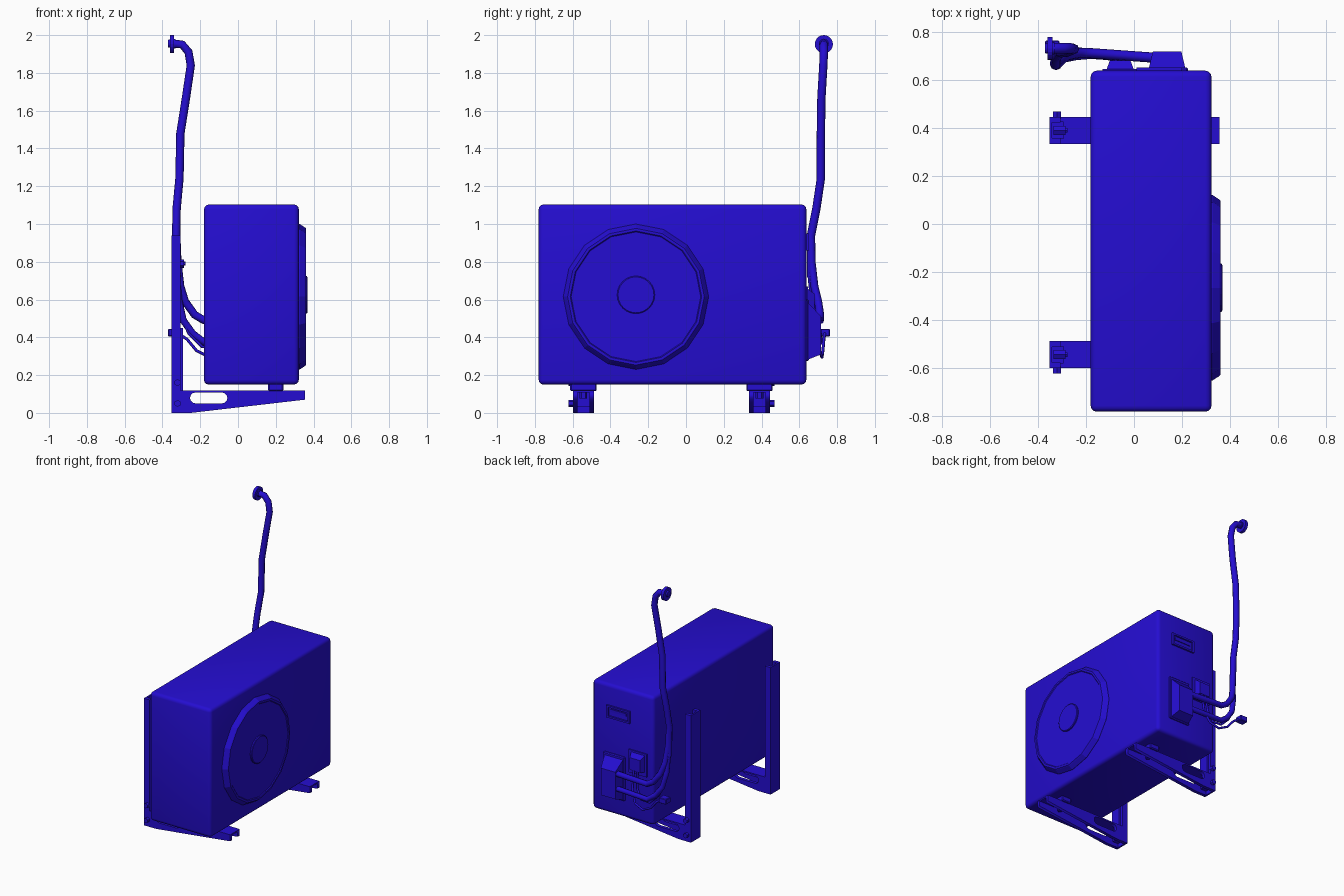
import bpy, bmesh, math
from mathutils import Vector, Matrix

cube = bpy.data.objects.get("Cube")
if cube:
    bpy.data.objects.remove(cube, do_unlink=True)

BLUE = (0.018, 0.004, 0.64, 1)
mat = bpy.data.materials.new("deep blue")
mat.use_nodes = True
mat.diffuse_color = BLUE
bsdf = next(n for n in mat.node_tree.nodes if n.type == 'BSDF_PRINCIPLED')
bsdf.inputs["Base Color"].default_value = BLUE


def add(name, bm, smooth=False):
    bmesh.ops.recalc_face_normals(bm, faces=bm.faces)
    mesh = bpy.data.meshes.new(name)
    bm.to_mesh(mesh)
    bm.free()
    mesh.materials.append(mat)
    ob = bpy.data.objects.new(name, mesh)
    bpy.context.collection.objects.link(ob)
    if smooth:
        select(ob)
        bpy.ops.object.shade_smooth_by_angle(angle=math.radians(35))
    return ob


def select(ob):
    bpy.ops.object.select_all(action='DESELECT')
    ob.select_set(True)
    bpy.context.view_layer.objects.active = ob


def box_bm(x, y, z):
    """Box from (low, high) ranges."""
    bm = bmesh.new()
    bmesh.ops.create_cube(bm, size=1)
    for v in bm.verts:
        v.co = Vector([(lo + hi) / 2 + c * (hi - lo) for c, (lo, hi) in zip(v.co, (x, y, z))])
    return bm


def box(name, x, y, z, bevel=0, segments=1):
    bm = box_bm(x, y, z)
    if bevel:
        bmesh.ops.bevel(bm, geom=bm.edges[:], offset=bevel, segments=segments,
                        profile=0.5, affect='EDGES')
    return add(name, bm, segments > 1)


def raised(name, x, y, z, dx, dz):
    """Cover on the side wall, with its outer face drawn in."""
    bm = box_bm(x, y, z)
    for v in bm.verts:
        if v.co.y > y[0] + 1e-4:
            v.co.x += dx if v.co.x < sum(x) / 2 else -dx
            v.co.z += dz[0] if v.co.z < sum(z) / 2 else -dz[1]
    return add(name, bm)


def lathe(name, profile, centre, sides):
    """Spin (x, radius) points round the x axis."""
    bm = bmesh.new()
    verts = [bm.verts.new((x, 0, r)) for x, r in profile]
    edges = [bm.edges.new(p) for p in zip(verts, verts[1:])]
    bmesh.ops.spin(bm, geom=verts + edges, cent=(0, 0, 0), axis=(1, 0, 0),
                   angle=math.tau, steps=sides)
    bmesh.ops.remove_doubles(bm, verts=bm.verts, dist=1e-4)
    bmesh.ops.translate(bm, verts=bm.verts, vec=centre)
    return add(name, bm)


def bolt(name, centre, axis, radius, depth):
    bm = bmesh.new()
    turn = Vector(axis).to_track_quat('Z', 'Y').to_matrix().to_4x4()
    bmesh.ops.create_cone(bm, cap_ends=True, segments=6, radius1=radius, radius2=radius,
                          depth=depth, matrix=Matrix.Translation(centre) @ turn)
    return add(name, bm)


def finish_curve(name, data):
    data.materials.append(mat)
    ob = bpy.data.objects.new(name, data)
    bpy.context.collection.objects.link(ob)
    select(ob)
    return ob


def tube(name, points, radius):
    data = bpy.data.curves.new(name, 'CURVE')
    data.dimensions = '3D'
    data.bevel_depth, data.bevel_resolution = radius, 2
    data.use_fill_caps = True
    spline = data.splines.new('POLY')
    spline.points.add(len(points) - 1)
    for p, co in zip(spline.points, points):
        p.co = (*co, 1)
    finish_curve(name, data)
    bpy.ops.object.convert(target='MESH')
    bpy.ops.object.shade_smooth_by_angle(angle=math.radians(50))


def slotted_plate(name, outlines, y, thick):
    """Flat x-z plate; every outline after the first is a hole."""
    data = bpy.data.curves.new(name, 'CURVE')
    data.dimensions, data.fill_mode, data.extrude = '2D', 'BOTH', thick / 2
    for outline in outlines:
        spline = data.splines.new('POLY')
        spline.points.add(len(outline) - 1)
        spline.use_cyclic_u = True
        for p, (x, z) in zip(spline.points, outline):
            p.co = (x, z, 0, 1)
    ob = finish_curve(name, data)
    ob.rotation_euler.x = math.pi / 2
    ob.location.y = y
    bpy.ops.object.convert(target='MESH')


# Casing
box("casing", (-0.18, 0.322), (-0.78, 0.637), (0.15, 1.103), 0.025, 3)

# Fan guard and hub
lathe("fan_guard", [(0.31, 0.385), (0.327, 0.385), (0.353, 0.368), (0.36, 0.362),
                    (0.36, 0.348), (0.355, 0.343), (0.355, 0)], (0, -0.265, 0.615), 16)
lathe("fan_hub", [(0.35, 0.1), (0.363, 0.1), (0.367, 0.095), (0.367, 0)],
      (0, -0.265, 0.625), 24)

# Wall brackets
arm = [(-0.35, 0), (-0.25, 0), (0.355, 0.07), (0.355, 0.115), (-0.35, 0.115)]
slot = [(cx + 0.029 * math.cos(a), 0.079 + 0.029 * math.sin(a))
        for cx, start in ((-0.085, -90), (-0.225, 90))
        for a in (math.radians(start + 30 * i) for i in range(7))]
for label, y, out in (("left", 0.389, 1), ("right", -0.543, -1)):
    lo, hi = y - 0.056, y + 0.056
    box(label + "_arm_top", (-0.35, 0.355), (lo, hi), (0.108, 0.118))
    box(label + "_post_back", (-0.352, -0.34), (lo, hi), (0, 0.94))
    for side, edge in (("outer", out), ("inner", -out)):
        wall = y + edge * 0.044
        slotted_plate(f"{label}_arm_{side}_wall", [arm, slot], wall, 0.024)
        box(f"{label}_post_{side}_wall", (-0.35, -0.305), (wall - 0.012, wall + 0.012), (0.1, 0.94))
    box(label + "_post_foot", (-0.35, -0.292), (lo + 0.02, hi - 0.02), (0.03, 0.45))
    box(label + "_pad", (0.16, 0.24), (y - 0.07, y + 0.07), (0.115, 0.155), 0.006)
    bolt(label + "_pad_bolt", (0.2, y, 0.1), (0, 0, 1), 0.02, 0.05)
    bolt(label + "_wall_bolt", (-0.31, y, 0.79), (1, 0, 0), 0.022, 0.05)
    bolt(label + "_wall_bolt_tip", (-0.292, y, 0.79), (1, 0, 0), 0.011, 0.03)
    for z in (0.05, 0.16):
        bolt(label + "_side_bolt", (-0.32, y + out * 0.064, z), (0, 1, 0), 0.018, 0.03)

# Hand grip on the side wall: frame and inner bar
for z in ((0.86, 0.873), (0.937, 0.95)):
    box("grip_rail", (0.01, 0.2), (0.63, 0.65), z)
for x in ((0.01, 0.025), (0.185, 0.2)):
    box("grip_end", x, (0.63, 0.65), (0.86, 0.95))
box("grip_bar", (0.04, 0.17), (0.63, 0.643), (0.905, 0.925))

# Valve cover and terminal box
box("valve_cover_base", (0.05, 0.225), (0.63, 0.65), (0.275, 0.6), 0.006)
raised("valve_cover", (0.06, 0.215), (0.64, 0.716), (0.28, 0.59), 0.018, (0.03, 0.08))
box("terminal_base", (-0.13, 0.02), (0.63, 0.645), (0.5, 0.67))
raised("terminal_box", (-0.115, 0.0), (0.64, 0.68), (0.53, 0.66), 0.015, (0.01, 0.03))

# Pipes leaving the valve cover
tube("upper_pipe", [(0.1, 0.69, 0.49), (-0.18, 0.71, 0.49), (-0.23, 0.71, 0.52),
                    (-0.28, 0.70, 0.59), (-0.305, 0.68, 0.67), (-0.32, 0.665, 0.8),
                    (-0.325, 0.663, 0.92)], 0.021)
tube("lower_pipe", [(0.1, 0.69, 0.38), (-0.18, 0.705, 0.375), (-0.24, 0.70, 0.42),
                    (-0.29, 0.69, 0.49), (-0.315, 0.675, 0.6), (-0.32, 0.66, 0.75),
                    (-0.325, 0.66, 0.92)], 0.019)

# Hose rising to the wall fitting
tube("rising_hose", [(-0.322, 0.662, 0.72), (-0.327, 0.662, 0.94), (-0.325, 0.69, 1.08),
                     (-0.31, 0.714, 1.24), (-0.305, 0.714, 1.48), (-0.275, 0.717, 1.67),
                     (-0.25, 0.727, 1.84), (-0.262, 0.73, 1.91), (-0.295, 0.73, 1.95),
                     (-0.35, 0.73, 1.956)], 0.022)
lathe("wall_flange", [(-0.36, 0), (-0.36, 0.048), (-0.338, 0.048), (-0.338, 0)],
      (0, 0.73, 1.952), 20)
lathe("wall_flange_nozzle", [(-0.37, 0), (-0.37, 0.02), (-0.33, 0.026), (-0.33, 0)],
      (0, 0.73, 1.955), 16)

# Cables from the terminal box, and the plug
tube("plug_cable", [(-0.04, 0.67, 0.55), (-0.045, 0.69, 0.4), (-0.08, 0.71, 0.32),
                    (-0.15, 0.72, 0.295), (-0.22, 0.725, 0.33), (-0.27, 0.73, 0.39),
                    (-0.32, 0.735, 0.423)], 0.008)
tube("supply_cable", [(-0.07, 0.67, 0.55), (-0.08, 0.685, 0.42), (-0.12, 0.69, 0.35),
                      (-0.19, 0.695, 0.35), (-0.26, 0.69, 0.42), (-0.305, 0.68, 0.52),
                      (-0.32, 0.67, 0.7)], 0.008)
box("plug", (-0.37, -0.31), (0.708, 0.762), (0.405, 0.445), 0.004)
